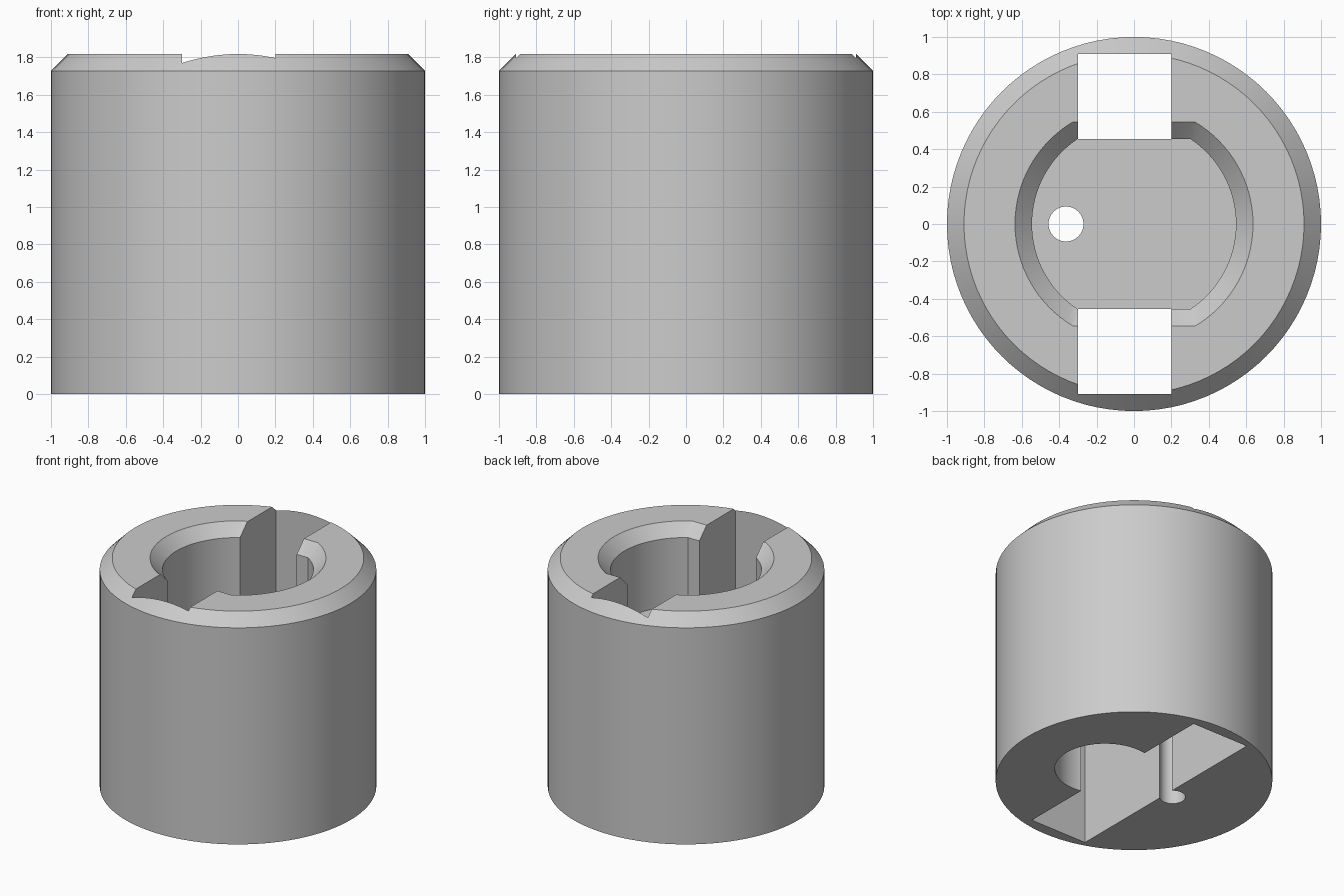
import bpy
import bmesh
from math import asin, cos, sin, pi

old = bpy.data.objects.get("Cube")
if old:
    bpy.data.objects.remove(old, do_unlink=True)

MM = 1 / 11          # drawing unit: outer radius is 11
HEIGHT = 20
FLOOR = 13           # top of the inner plate
CEILING = 11         # underside of the inner plate


def circle(r, n=96, cx=0.0):
    return [(cx + r * cos(2 * pi * i / n), r * sin(2 * pi * i / n)) for i in range(n)]


def flat_sided(r, half, n=32):
    """Circle cut by two flats at y = +half and y = -half."""
    a = asin(half / r)
    arc = [-a + 2 * a * i / n for i in range(n + 1)]
    return [(r * cos(t + s), r * sin(t + s)) for s in (0, pi) for t in arc]


def rect(x0, x1, y0, y1):
    return [(x0, y0), (x1, y0), (x1, y1), (x0, y1)]


def stack(name, layers):
    """Closed solid lofted through (outline, z) layers."""
    bm = bmesh.new()
    rings = [[bm.verts.new((x * MM, y * MM, z * MM)) for x, y in outline]
             for outline, z in layers]
    n = len(rings[0])
    for low, high in zip(rings, rings[1:]):
        for i in range(n):
            j = (i + 1) % n
            bm.faces.new((low[i], low[j], high[j], high[i]))
    bm.faces.new(rings[0][::-1])
    bm.faces.new(rings[-1])
    bmesh.ops.recalc_face_normals(bm, faces=bm.faces)
    mesh = bpy.data.meshes.new(name)
    bm.to_mesh(mesh)
    bm.free()
    obj = bpy.data.objects.new(name, mesh)
    bpy.context.collection.objects.link(obj)
    return obj


def prism(name, outline, z0, z1):
    return stack(name, [(outline, z0), (outline, z1)])


# Chamfered outer cylinder
body = stack("slotted_collar", [(circle(11), 0), (circle(11), HEIGHT - 1),
                                (circle(10), HEIGHT)])

# Openings: top bore with countersink, end slots, lower slot, side bore, pin hole
cutters = [
    stack("top_bore", [(flat_sided(6, 5), FLOOR), (flat_sided(6, 5), HEIGHT - 1),
                       (flat_sided(8, 7), HEIGHT + 1)]),
    prism("back_slot", rect(-3.3, 2.2, 5, 10), -1, HEIGHT + 1),
    prism("front_slot", rect(-3.3, 2.2, -10, -5), -1, HEIGHT + 1),
    prism("lower_slot", rect(-3.3, 2.2, -6, 6), -1, CEILING),
    prism("side_bore", circle(4, 64, 3), -1, CEILING),
    prism("pin_hole", circle(1.03, 32, -4), -1, FLOOR + 1),
]
for cutter in cutters:
    cutter.hide_render = True
    mod = body.modifiers.new(cutter.name, 'BOOLEAN')
    mod.operation = 'DIFFERENCE'
    mod.solver = 'EXACT'
    mod.object = cutter

# Bake the cuts and drop the cutters
bpy.context.view_layer.update()
graph = bpy.context.evaluated_depsgraph_get()
mesh = bpy.data.meshes.new_from_object(body.evaluated_get(graph))
body.modifiers.clear()
body.data = mesh
for cutter in cutters:
    bpy.data.objects.remove(cutter, do_unlink=True)

# Plain grey finish
grey = bpy.data.materials.new("light_grey")
grey.use_nodes = True
colour = (0.6, 0.6, 0.6, 1)
grey.diffuse_color = colour
grey.node_tree.nodes["Principled BSDF"].inputs["Base Color"].default_value = colour
body.data.materials.clear()
body.data.materials.append(grey)

bpy.ops.object.select_all(action='DESELECT')
body.select_set(True)
bpy.context.view_layer.objects.active = body
bpy.ops.object.shade_smooth_by_angle(angle=pi / 6)
